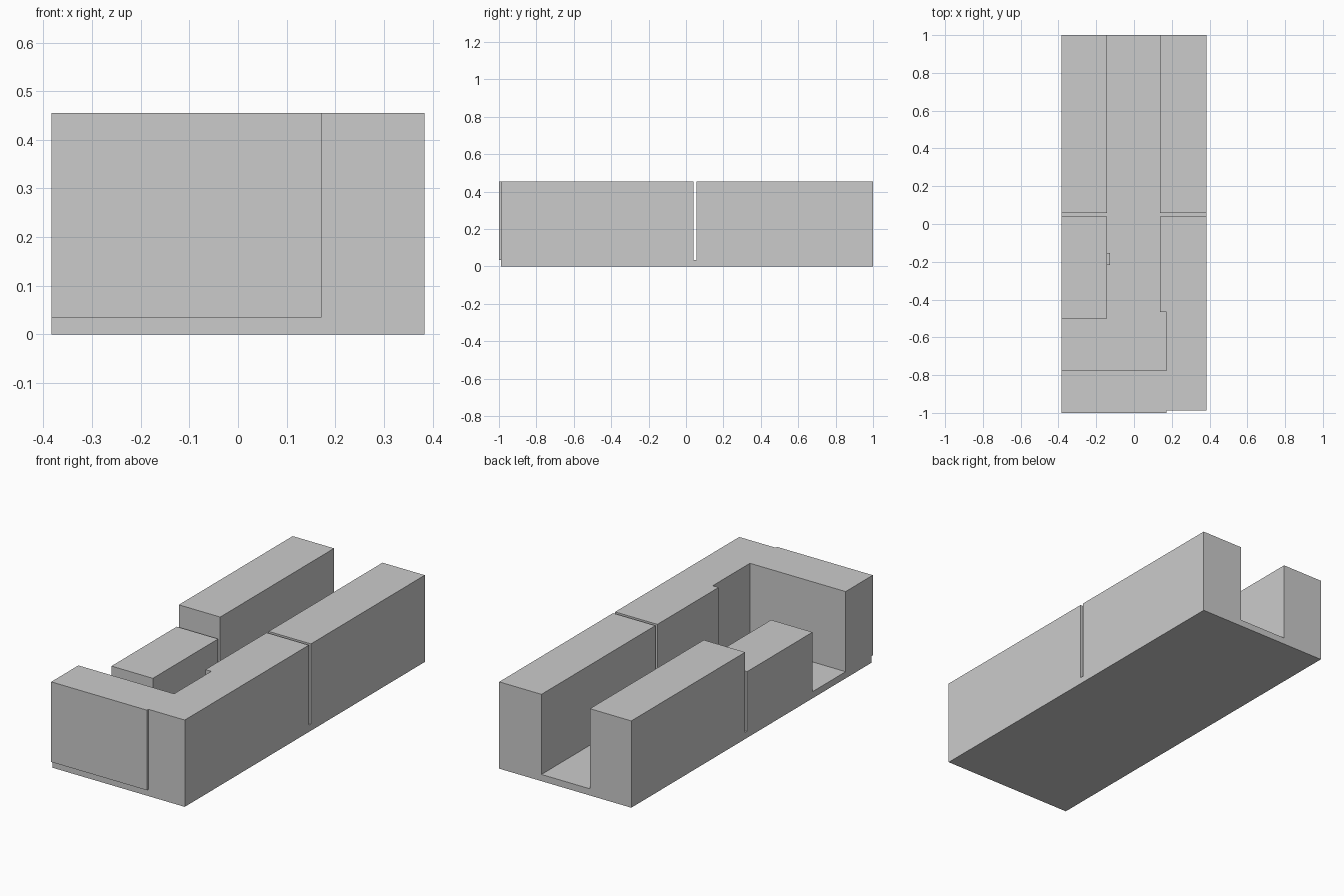
import bpy, bmesh

if "Cube" in bpy.data.objects:
    bpy.data.objects.remove(bpy.data.objects["Cube"])

FLOOR = 0.035   # floor slab thickness
TOP = 0.455     # full wall height
W = 0.383       # half width


def prism(name, outline, z0, z1):
    """Extrude a flat outline (counter-clockwise) from z0 to z1."""
    bm = bmesh.new()
    face = bm.faces.new([bm.verts.new((x, y, z0)) for x, y in outline])
    up = bmesh.ops.extrude_face_region(bm, geom=[face])
    verts = [g for g in up["geom"] if isinstance(g, bmesh.types.BMVert)]
    bmesh.ops.translate(bm, verts=verts, vec=(0, 0, z1 - z0))
    bmesh.ops.recalc_face_normals(bm, faces=bm.faces)
    mesh = bpy.data.meshes.new(name)
    bm.to_mesh(mesh)
    bm.free()
    obj = bpy.data.objects.new(name, mesh)
    bpy.context.collection.objects.link(obj)
    return obj


def box(name, x0, x1, y0, y1, z0, z1):
    return prism(name, [(x0, y0), (x1, y0), (x1, y1), (x0, y1)], z0, z1)


# Floor slab
box("floor", -W, W, -0.988, 1.0, 0, FLOOR)

# Rear block on each side of the passage
box("rear_left_block", -W, -0.143, 0.057, 1.0, FLOOR, TOP)
box("rear_right_block", 0.138, W, 0.057, 1.0, FLOOR, TOP)

# Lower middle block on the left, with a small tab on its inner face
box("middle_left_block", -W, -0.143, -0.501, 0.040, FLOOR, 0.347)
box("inner_tab", -0.143, -0.126, -0.217, -0.153, 0.10, 0.165)

# Right front block, stepped back where the passage widens
prism("front_right_block",
      [(0.172, -0.988), (W, -0.988), (W, 0.040),
       (0.138, 0.040), (0.138, -0.467), (0.172, -0.467)], FLOOR, TOP)

# Front end block, slightly proud of the floor slab
box("front_end_block", -W, 0.172, -1.0, -0.775, FLOOR, TOP)
